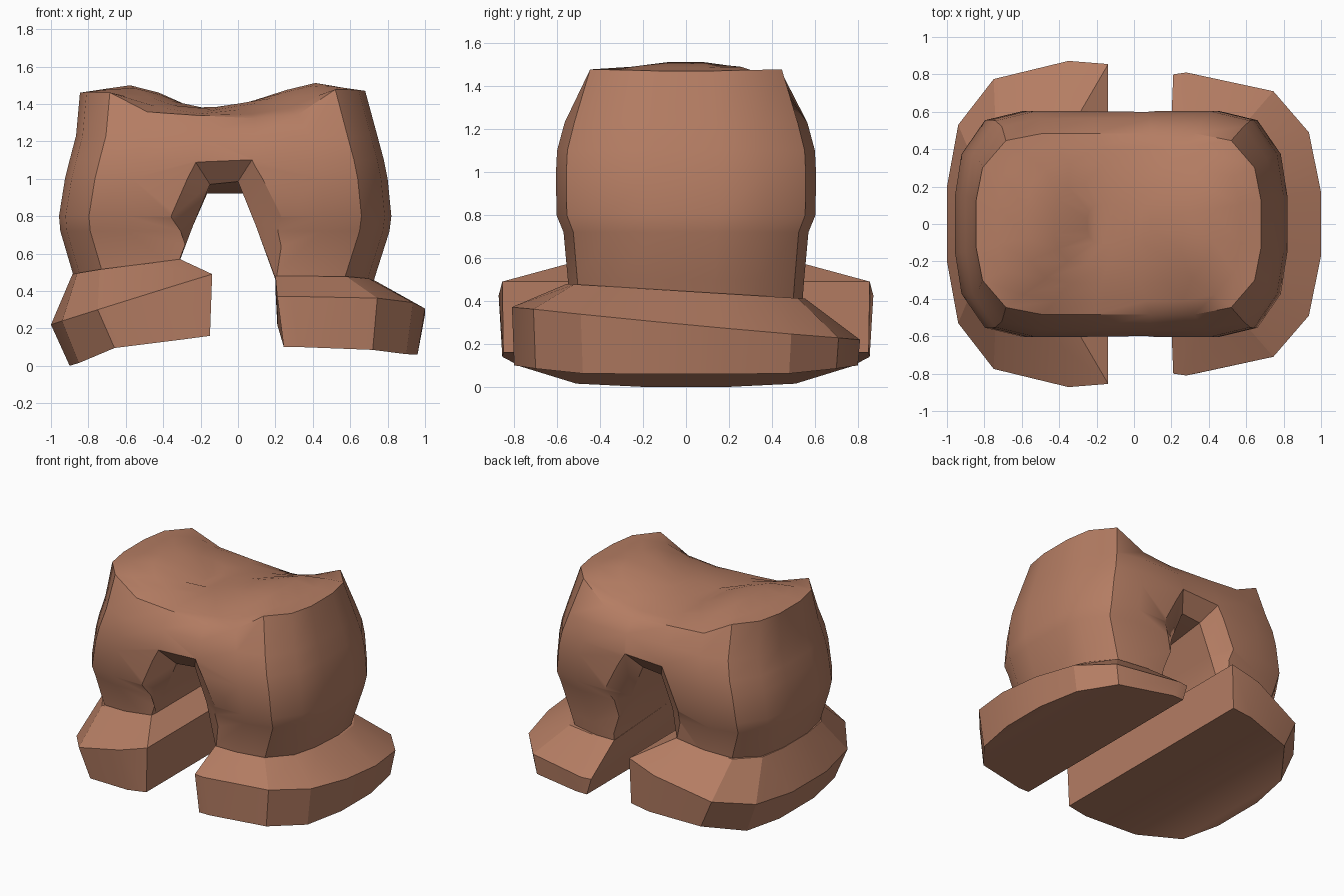
import bpy, bmesh

if "Cube" in bpy.data.objects:
    bpy.data.objects.remove(bpy.data.objects["Cube"])

clay = bpy.data.materials.new("reddish brown clay")
clay.diffuse_color = (0.46, 0.205, 0.125, 1)
clay.use_nodes = True
clay.node_tree.nodes["Principled BSDF"].inputs["Base Color"].default_value = clay.diffuse_color


def lerp_table(table, x):
    """Piecewise linear lookup in a list of (x, value)."""
    if x <= table[0][0]:
        return table[0][1]
    for (x0, v0), (x1, v1) in zip(table, table[1:]):
        if x <= x1:
            return v0 + (v1 - v0) * (x - x0) / (x1 - x0)
    return table[-1][1]


def mirrored(half):
    """Close a half outline (y < 0) with its mirror image."""
    return half + [(x, -y, z) for x, y, z in reversed(half)]


def loft(name, rings):
    """Skin a stack of equal rings; the ends are closed with strips."""
    bm = bmesh.new()
    vs = [[bm.verts.new(p) for p in r] for r in rings]
    n = len(vs[0])
    for a, b in zip(vs, vs[1:]):
        for i in range(n):
            j = (i + 1) % n
            bm.faces.new((a[i], a[j], b[j], b[i]))
    for r in (vs[0], vs[-1]):
        for i in range(n // 2 - 1):
            bm.faces.new((r[i], r[i + 1], r[n - 2 - i], r[n - 1 - i]))
    bmesh.ops.recalc_face_normals(bm, faces=bm.faces)
    me = bpy.data.meshes.new(name)
    bm.to_mesh(me)
    bm.free()
    me.materials.append(clay)
    ob = bpy.data.objects.new(name, me)
    bpy.context.collection.objects.link(ob)
    return ob


def smooth(ob, angle):
    bpy.ops.object.select_all(action='DESELECT')
    ob.select_set(True)
    bpy.context.view_layer.objects.active = ob
    bpy.ops.object.shade_smooth_by_angle(angle=angle)


# Wavy top: ridge line along the middle, dipping rim at front and back
MID = [(-.845, 1.46), (-.53, 1.51), (-.22, 1.37), (.09, 1.42), (.39, 1.52), (.54, 1.49), (.68, 1.47)]
RIM = [(-.845, 1.46), (-.69, 1.46), (-.52, 1.36), (.05, 1.32), (.35, 1.345), (.54, 1.49), (.68, 1.47)]


def top_z(x, y):
    t = min(1, abs(y) / .48) ** 2
    return lerp_table(MID, x) * (1 - t) + lerp_table(RIM, x) * t


# Body: rounded-rectangle cross-section, (inset from side, share of depth)
CORNER = [(0, .25), (.035, .62), (.16, .92), (.36, 1)]


def section(xl, xr, hy):
    left = [(xl + d, -hy * s) for d, s in CORNER]
    right = [(xr - d, -hy * s) for d, s in reversed(CORNER)]
    return left + [(-.22, -hy), (.09, -hy)] + right


SIDES = [(.37, -.85, .70, .54), (.5, -.885, .74, .55), (.72, -.95, .81, .57),
         (.80, -.957, .82, .603), (1.0, -.925, .80, .605), (1.1, -.9, .78, .6),
         (1.23, -.866, .745, .565)]
rings = [mirrored([(x, y, z) for x, y in section(xl, xr, hy)]) for z, xl, xr, hy in SIDES]
for s in (1, .85, .65, .45, .22):          # top surface, stepping inwards
    half = [(-.08 + (x + .08) * s, y * s) for x, y in section(-.845, .68, .485)]
    rings.append(mirrored([(x, y, top_z(x, y)) for x, y in half]))
body = loft("arched_body", rings)

# Arch opening, flared at the front and back
FLARE = [(-.34, .1), (-.32, .56), (-.38, .8), (-.24, 1.11), (.09, 1.125), (.26, .8), (.21, .46), (.22, .1)]
INNER = [(-.34, .1), (-.31, .565), (-.24, .75), (-.15, .97), (0, .985), (.095, .75), (.2, .46), (.22, .1)]
CENTRE = [(-.34, .1), (-.31, .565), (-.24, .75), (-.165, .92), (.03, .92), (.095, .75), (.2, .46), (.22, .1)]
cutter = loft("arch_cutter", [[(x, y, z) for x, z in o] for y, o in
              ((-.62, FLARE), (-.5, INNER), (0, CENTRE), (.5, INNER), (.62, FLARE))])
cutter.hide_render = True
mod = body.modifiers.new("arch", 'BOOLEAN')
mod.operation = 'DIFFERENCE'
mod.solver = 'EXACT'
mod.object = cutter
bpy.context.view_layer.objects.active = body
bpy.ops.object.modifier_apply(modifier=mod.name)
bpy.data.objects.remove(cutter)
smooth(body, 0.6)

# Left foot: slab tilted down outwards (bottom, widest rim, collar at body)
left_foot = loft("left_foot", [mirrored(h) for h in (
    [(-.15, -.85, .16), (-.3, -.855, .14), (-.66, -.77, .095), (-.85, -.51, .015), (-.9, -.2, 0)],
    [(-.138, -.855, .49), (-.35, -.872, .425), (-.75, -.775, .3), (-.94, -.53, .24), (-1, -.2, .22)],
    [(-.31, -.56, .57), (-.5, -.565, .545), (-.74, -.52, .515), (-.86, -.34, .495), (-.885, -.14, .49)])])
smooth(left_foot, 0.3)

# Right foot: upper rings lean lower towards the back
def leaning(half, slope):
    return [(x, y, z - slope * y) for x, y, z in mirrored(half)]


right_foot = loft("right_foot", [
    leaning([(.245, -.8, .1), (.33, -.8, .1), (.72, -.7, .085), (.9, -.48, .062), (.96, -.17, .06)], 0),
    leaning([(.21, -.8, .295), (.28, -.81, .295), (.745, -.71, .295), (.935, -.49, .292), (1, -.17, .29)], .094),
    leaning([(.2, -.55, .445), (.35, -.555, .445), (.58, -.52, .445), (.7, -.34, .445), (.735, -.14, .445)], .062)])
smooth(right_foot, 0.3)
